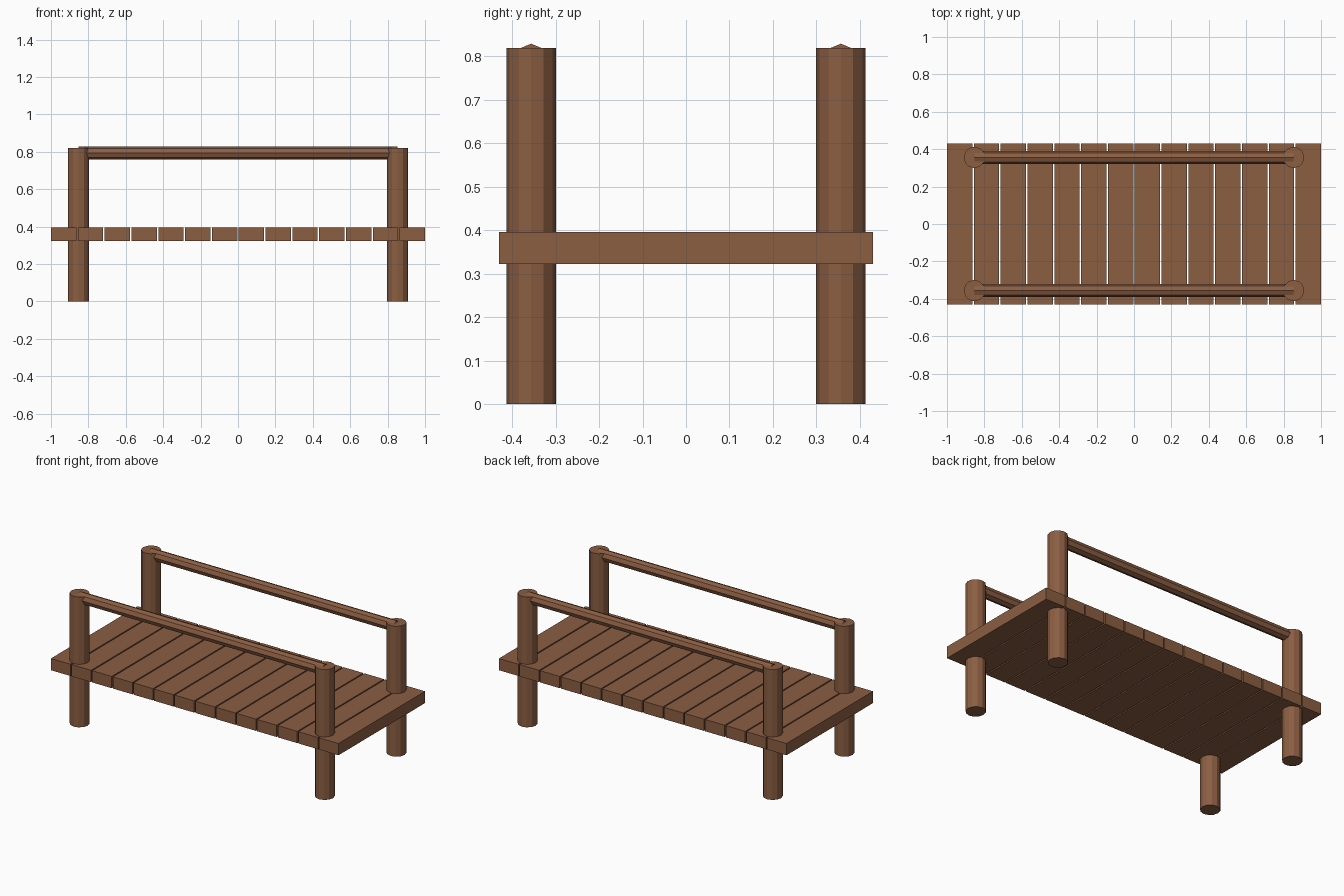
import bpy
import math

cube = bpy.data.objects.get("Cube")
if cube:
    bpy.data.objects.remove(cube, do_unlink=True)

# Single brown wood colour
WOOD = (0.26, 0.112, 0.055, 1)
wood = bpy.data.materials.new("brown wood")
wood.use_nodes = True
wood.diffuse_color = WOOD
wood.node_tree.nodes["Principled BSDF"].inputs["Base Color"].default_value = WOOD

LENGTH, WIDTH = 2.0, 0.86
DECK_BOTTOM, DECK_TOP = 0.322, 0.396
PLANKS, GAP = 14, 0.008
POST_X, POST_Y, POST_HEIGHT, POST_RADIUS = 0.853, 0.356, 0.819, 0.057
RAIL_Z, RAIL_RADIUS = 0.7935, 0.035


def finish(name):
    obj = bpy.context.object
    obj.name = name
    obj.data.materials.append(wood)
    bpy.ops.object.transform_apply(location=False, rotation=True, scale=True)
    return obj


def box(name, location, size):
    bpy.ops.mesh.primitive_cube_add(size=1, location=location)
    bpy.context.object.scale = size
    return finish(name)


def rod(name, location, radius, length, sides, rotation=(0, 0, 0)):
    bpy.ops.mesh.primitive_cylinder_add(vertices=sides, radius=radius, depth=length,
                                        location=location, rotation=rotation)
    return finish(name)


# Deck of separate planks
plank_width = (LENGTH - GAP * (PLANKS - 1)) / PLANKS
for i in range(PLANKS):
    x = -LENGTH / 2 + plank_width / 2 + i * (plank_width + GAP)
    box(f"deck_plank_{i + 1}", (x, 0, (DECK_BOTTOM + DECK_TOP) / 2),
        (plank_width, WIDTH, DECK_TOP - DECK_BOTTOM))

# Corner posts and a handrail along each side
for side, y in (("front", -POST_Y), ("back", POST_Y)):
    for end, x in (("right", -POST_X), ("left", POST_X)):
        rod(f"{side}_{end}_post", (x, y, POST_HEIGHT / 2), POST_RADIUS, POST_HEIGHT, 12)
    rod(f"{side}_handrail", (0, y, RAIL_Z), RAIL_RADIUS, 2 * POST_X, 8,
        (0, math.pi / 2, 0))
